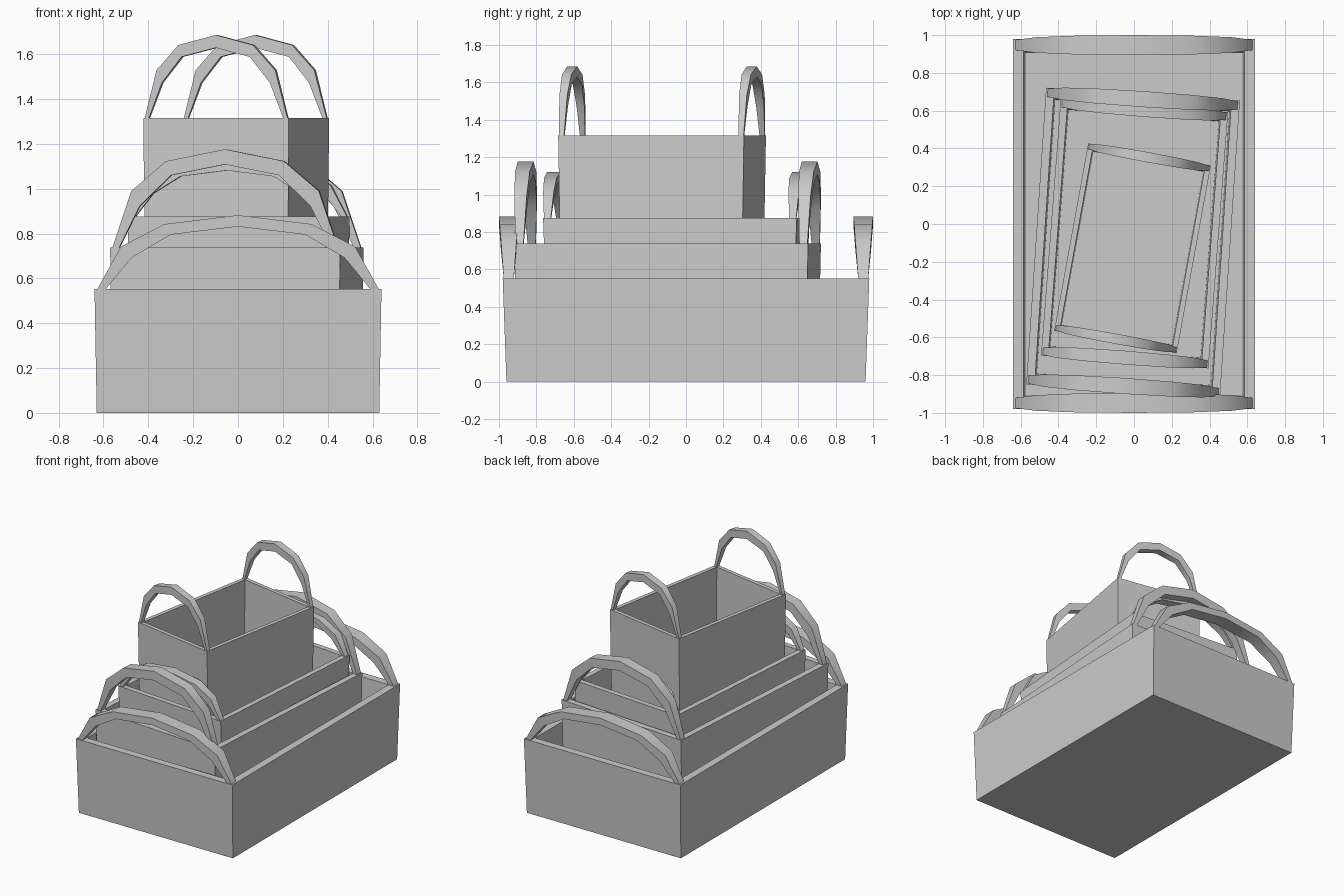
import bpy, bmesh, math

if "Cube" in bpy.data.objects:
    bpy.data.objects.remove(bpy.data.objects["Cube"])

H = 0.552       # crate height in the base design
WALL = 0.055


def finish(bm, name):
    bmesh.ops.recalc_face_normals(bm, faces=bm.faces)
    me = bpy.data.meshes.new(name)
    bm.to_mesh(me)
    bm.free()
    return me


def crate_mesh():
    # stacked rectangles: outer bottom, outer rim, inner rim, inner floor
    bm = bmesh.new()
    sections = [(0.63, 0.96, 0), (0.64, 0.98, H),
                (0.64 - WALL, 0.98 - WALL, H), (0.63 - WALL, 0.96 - WALL, WALL)]
    rings = [[bm.verts.new((sx * x, sy * y, z))
              for sx, sy in ((-1, -1), (1, -1), (1, 1), (-1, 1))]
             for x, y, z in sections]
    for a, b in zip(rings, rings[1:]):
        for i in range(4):
            j = (i + 1) % 4
            bm.faces.new((a[i], a[j], b[j], b[i]))
    bm.faces.new(rings[0])
    bm.faces.new(rings[-1])
    return finish(bm, "crate")


def handle_mesh():
    # half arch as (outer x, outer z, inner x, inner z, half width), mirrored
    half = [(-0.628, 0, -0.59, 0, 0.027),
            (-0.522, 0.19, -0.475, 0.14, 0.041),
            (-0.328, 0.29, -0.30, 0.243, 0.049),
            (0, 0.33, 0, 0.279, 0.0525)]
    arch = half + [(-a, b, -c, d, w) for a, b, c, d, w in reversed(half[:-1])]
    bm = bmesh.new()
    for y in (-0.9475, 0.9475):
        rings = [[bm.verts.new(p) for p in ((ox, y - w, H + oz), (ox, y + w, H + oz),
                                            (ix, y + w, H + iz), (ix, y - w, H + iz))]
                 for ox, oz, ix, iz, w in arch]
        for a, b in zip(rings, rings[1:]):
            for i in range(4):
                j = (i + 1) % 4
                bm.faces.new((a[i], a[j], b[j], b[i]))
        bm.faces.new(rings[0])
        bm.faces.new(rings[-1])
    return finish(bm, "handles")


crate, handles = crate_mesh(), handle_mesh()

# x, y, rim height, clockwise turn in degrees, plan scale, height scale
stack = [(0, 0, H, 0, 1, 1),
         (-0.005, -0.098, 0.737, 3.83, 0.803, 1.33),
         (0.003, -0.052, 0.875, 4.4, 0.694, 0.74),
         (-0.008, -0.128, 1.316, 10.3, 0.515, 1.12)]

for n, (x, y, rim, turn, s, sz) in enumerate(stack, 1):
    for part, me in (("crate", crate), ("handles", handles)):
        ob = bpy.data.objects.new(f"{part}_{n}", me)
        bpy.context.collection.objects.link(ob)
        ob.location = (x, y, rim - H * sz)
        ob.rotation_euler.z = -math.radians(turn)
        ob.scale = (s, s, sz)

# handles shade smoothly along the arch
ob = bpy.data.objects["handles_1"]
bpy.context.view_layer.objects.active = ob
ob.select_set(True)
bpy.ops.object.shade_smooth_by_angle(angle=math.radians(42))
